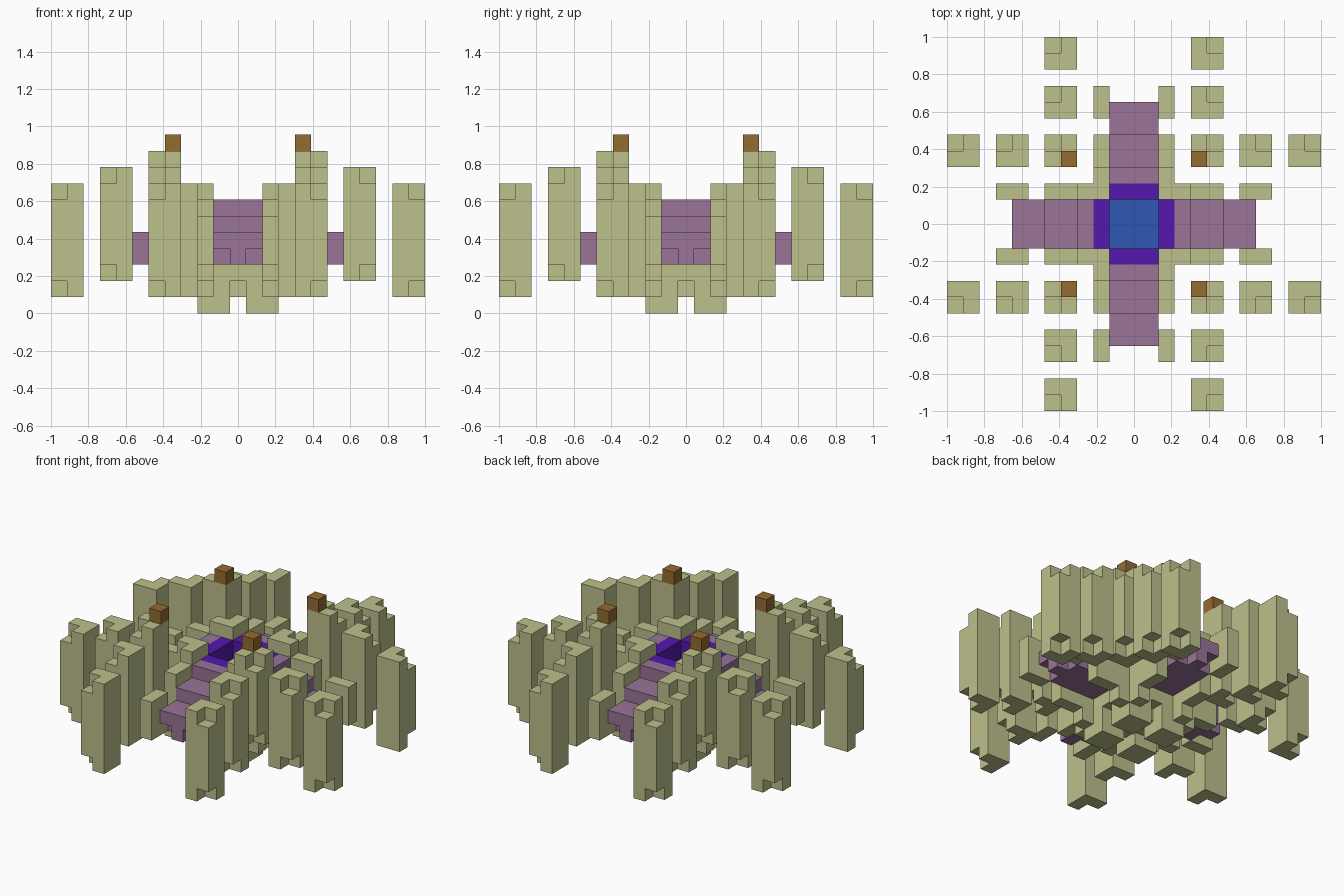
import bpy, bmesh
from mathutils import Matrix, Vector
from math import pi

cube = bpy.data.objects.get("Cube")
if cube:
    bpy.data.objects.remove(cube)

U = 2 / 23  # one block


def material(name, rgb):
    m = bpy.data.materials.new(name)
    m.use_nodes = True
    col = [(c / 255) ** 2.2 for c in rgb] + [1]
    m.diffuse_color = col
    m.node_tree.nodes["Principled BSDF"].inputs["Base Color"].default_value = col
    return m


STONE = material("pale_olive_stone", (188, 190, 138))
MAUVE = material("mauve", (152, 115, 150))
INDIGO = material("indigo", (85, 30, 172))
BLUE = material("blue", (50, 88, 178))
BROWN = material("brown", (146, 106, 52))


def add_box(bm, x0, x1, y0, y1, z0, z1):
    lo, hi = Vector((x0, y0, z0)), Vector((x1, y1, z1))
    mat = Matrix.Translation((lo + hi) / 2) @ Matrix.Diagonal((*(hi - lo), 1))
    bmesh.ops.create_cube(bm, size=1, matrix=mat)


def part(name, mat, boxes, turns=4, mirror=False):
    """Boxes in block units, repeated around the centre and optionally mirrored."""
    bm = bmesh.new()
    for b in boxes:
        add_box(bm, *b)
        if mirror:
            add_box(bm, b[0], b[1], -b[3], -b[2], b[4], b[5])
    base = bm.verts[:] + bm.edges[:] + bm.faces[:]
    for k in range(1, turns):
        new = bmesh.ops.duplicate(bm, geom=base)["geom"]
        verts = [v for v in new if isinstance(v, bmesh.types.BMVert)]
        bmesh.ops.rotate(bm, verts=verts, matrix=Matrix.Rotation(k * pi / 2, 3, 'Z'))
    bmesh.ops.scale(bm, vec=(U, U, U), verts=bm.verts)
    me = bpy.data.meshes.new(name)
    bm.to_mesh(me)
    bm.free()
    me.materials.append(mat)
    ob = bpy.data.objects.new(name, me)
    bpy.context.collection.objects.link(ob)


def column(x, z):
    """Two-by-two column, seven high, its outer corner one block shorter at each end."""
    y = 3.5
    return [(x, x + 1, y, y + 2, z, z + 7),
            (x + 1, x + 2, y, y + 1, z, z + 7),
            (x + 1, x + 2, y + 1, y + 2, z + 1, z + 6)]


# Free-standing columns
part("outer_columns", STONE, column(9.5, 1), mirror=True)
part("middle_columns", STONE, column(6.5, 2), mirror=True)
part("inner_columns", STONE, column(3.5, 3))
part("column_torches", BROWN, [(3.5, 4.5, 3.5, 4.5, 10, 11)])

# Side posts along each arm
part("arm_end_posts", STONE, [(6.5, 8.5, 1.5, 2.5, 3, 6)], mirror=True)
part("arm_middle_posts", STONE, [(3.5, 5.5, 1.5, 2.5, 2, 7)], mirror=True)
part("arm_inner_posts", STONE, [(2.5, 3.5, 1.5, 2.5, 1, 8)], mirror=True)
part("corner_posts", STONE, [(1.5, 2.5, 1.5, 2.5, 3, 8)])

# Stepped arms with a narrow keel under each end
part("stair_arms", MAUVE, [(5.5, 7.5, -1.5, 1.5, 4, 5),
                           (3.5, 5.5, -1.5, 1.5, 4, 6),
                           (2.5, 3.5, -1.5, 1.5, 3, 7),
                           (3.5, 6.5, -1.5, 1.5, 3, 4),
                           (6.5, 7.5, -0.5, 0.5, 3, 4)])

# Central basin
part("basin_rim", INDIGO, [(1.5, 2.5, -1.5, 1.5, 3, 7)])
part("basin_floor", BLUE, [(-1.5, 1.5, -1.5, 1.5, 3, 4)], turns=1)

# Base and feet
part("base_slab", STONE, [(-2.5, 2.5, -2.5, 2.5, 2, 3)], turns=1)
part("base_core", STONE, [(-1.5, 1.5, -1.5, 1.5, 1, 2)], turns=1)
part("feet", STONE, [(0.5, 2.5, 0.5, 2.5, 0, 2)])
